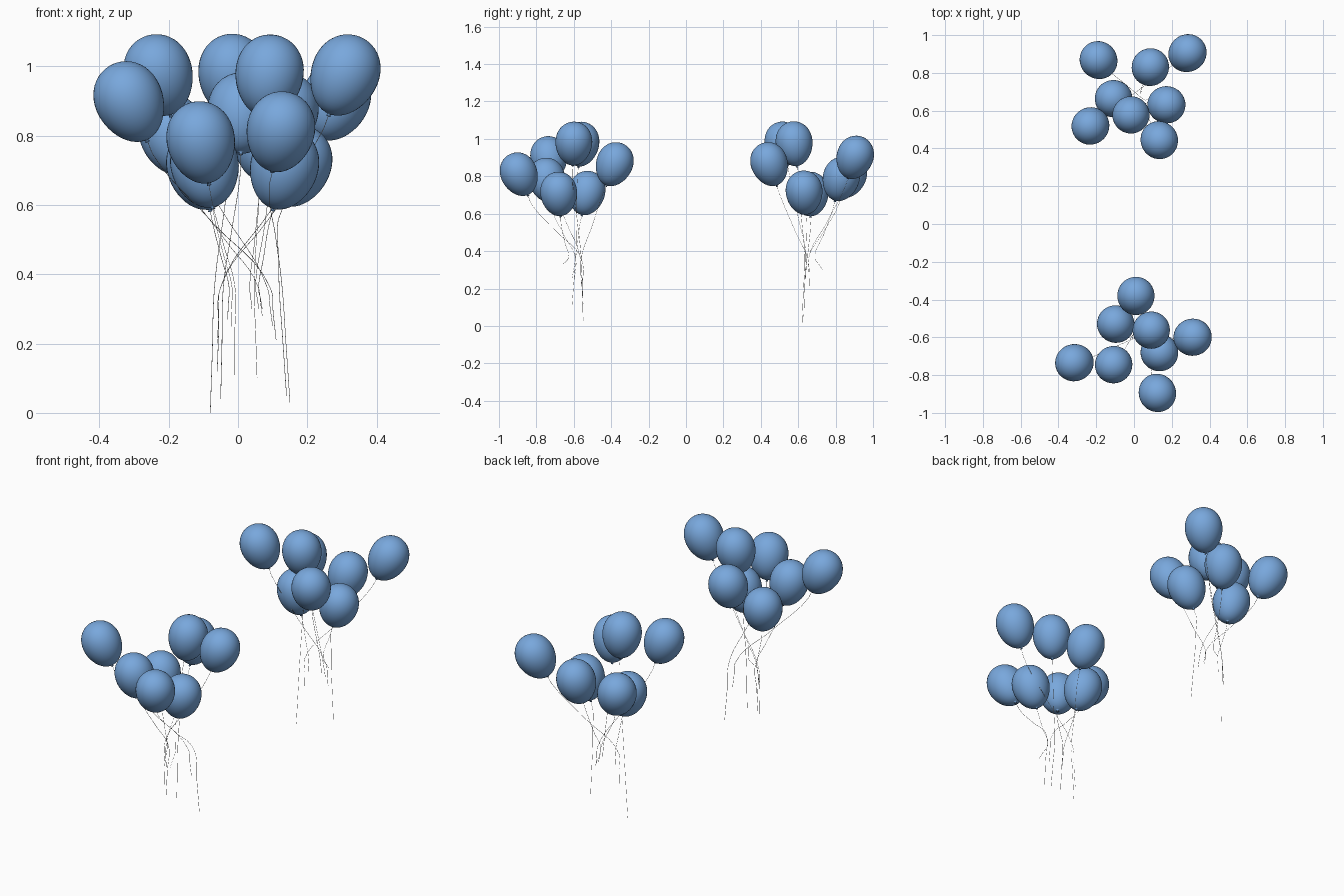
import bpy, bmesh
from math import sin, cos, pi
from mathutils import Vector

if "Cube" in bpy.data.objects:
    bpy.data.objects.remove(bpy.data.objects["Cube"])

blue = bpy.data.materials.new("balloon_blue")
blue.diffuse_color = (0.19, 0.39, 0.72, 1)
blue.use_nodes = True
blue.node_tree.nodes["Principled BSDF"].inputs["Base Color"].default_value = blue.diffuse_color

# Balloon: egg profile with a small knot, spun around z
RINGS, SIDES, R, H = 24, 40, 0.098, 0.12
profile = [(R * sin(a) * (1 + 0.09 * cos(a)), H * cos(a))
           for a in (pi * i / RINGS for i in range(1, RINGS))]
profile += [(0.004, -H - 0.001), (0.007, -H - 0.007)]


def balloon_mesh():
    bm = bmesh.new()
    rings = [[bm.verts.new((r * cos(2 * pi * k / SIDES), r * sin(2 * pi * k / SIDES), z))
              for k in range(SIDES)] for r, z in profile]
    top = bm.verts.new((0, 0, H))
    end = bm.verts.new((0, 0, -H - 0.006))
    for k in range(SIDES):
        n = (k + 1) % SIDES
        bm.faces.new((top, rings[0][k], rings[0][n]))
        bm.faces.new((end, rings[-1][n], rings[-1][k]))
        for a, b in zip(rings, rings[1:]):
            bm.faces.new((a[k], b[k], b[n], a[n]))
    bmesh.ops.recalc_face_normals(bm, faces=bm.faces)
    for f in bm.faces:
        f.smooth = True
    me = bpy.data.meshes.new("balloon")
    bm.to_mesh(me)
    bm.free()
    me.materials.append(blue)
    return me


mesh = balloon_mesh()


def balloon(name, pos, apex):
    ob = bpy.data.objects.new(name, mesh)
    bpy.context.collection.objects.link(ob)
    axis = (Vector(pos) - Vector(apex)).normalized()
    ob.location = pos
    ob.rotation_mode = 'QUATERNION'
    ob.rotation_quaternion = Vector((0, 0, 1)).rotation_difference(axis)
    return Vector(pos) - axis * (H + 0.004), axis


def string(name, points):
    cu = bpy.data.curves.new(name, 'CURVE')
    cu.dimensions = '3D'
    cu.bevel_depth = 0.0008
    cu.bevel_resolution = 0
    cu.resolution_u = 6
    sp = cu.splines.new('BEZIER')
    sp.bezier_points.add(len(points) - 1)
    for bp, p in zip(sp.bezier_points, points):
        bp.co = p
        bp.handle_left_type = bp.handle_right_type = 'AUTO'
    ob = bpy.data.objects.new(name, cu)
    bpy.context.collection.objects.link(ob)


# Each entry: balloon centre, then string end x, y, z
front = [((0.01, -0.384, 0.864), (-0.05, -0.55, 0.04)),
         ((-0.095, -0.532, 0.71), (-0.02, -0.61, 0.25)),
         ((0.09, -0.563, 0.972), (0.055, -0.61, 0.10)),
         ((0.307, -0.60, 0.974), (-0.06, -0.55, 0.12)),
         ((0.132, -0.68, 0.705), (0.07, -0.69, 0.30)),
         ((-0.312, -0.733, 0.897), (0.11, -0.56, 0.21)),
         ((-0.106, -0.743, 0.78), (-0.01, -0.61, 0.10)),
         ((0.122, -0.891, 0.81), (0.15, -0.55, 0.03))]
back = [((-0.185, 0.865, 0.80), (0.07, 0.66, 0.28)),
        ((0.085, 0.828, 0.785), (0.04, 0.73, 0.30)),
        ((0.28, 0.902, 0.90), (-0.06, 0.66, 0.20)),
        ((-0.106, 0.664, 0.705), (-0.03, 0.65, 0.27)),
        ((0.169, 0.632, 0.712), (0.14, 0.63, 0.05)),
        ((-0.228, 0.521, 0.974), (0.10, 0.64, 0.25)),
        ((-0.016, 0.579, 0.974), (-0.08, 0.62, 0.00)),
        ((0.132, 0.447, 0.864), (0.06, 0.64, 0.30))]

# Two bunches: balloons lean outward, strings gather below
for bunch, items, cy, neck_y in (("front", front, -0.64, -0.57), ("back", back, 0.67, 0.65)):
    for i, (pos, end) in enumerate(items):
        tail, axis = balloon(f"{bunch}_balloon_{i + 1}", pos, (0, cy, 0.2))
        end = Vector(end)
        neck = Vector((end.x * 0.85, (neck_y + end.y) / 2, max(0.36, end.z + 0.06)))
        bend = tail - axis * 0.05
        mid = bend.lerp(neck, 0.5)
        low = neck.lerp(end, 0.5)
        string(f"{bunch}_string_{i + 1}", [tail, bend, mid, neck, low, end])
